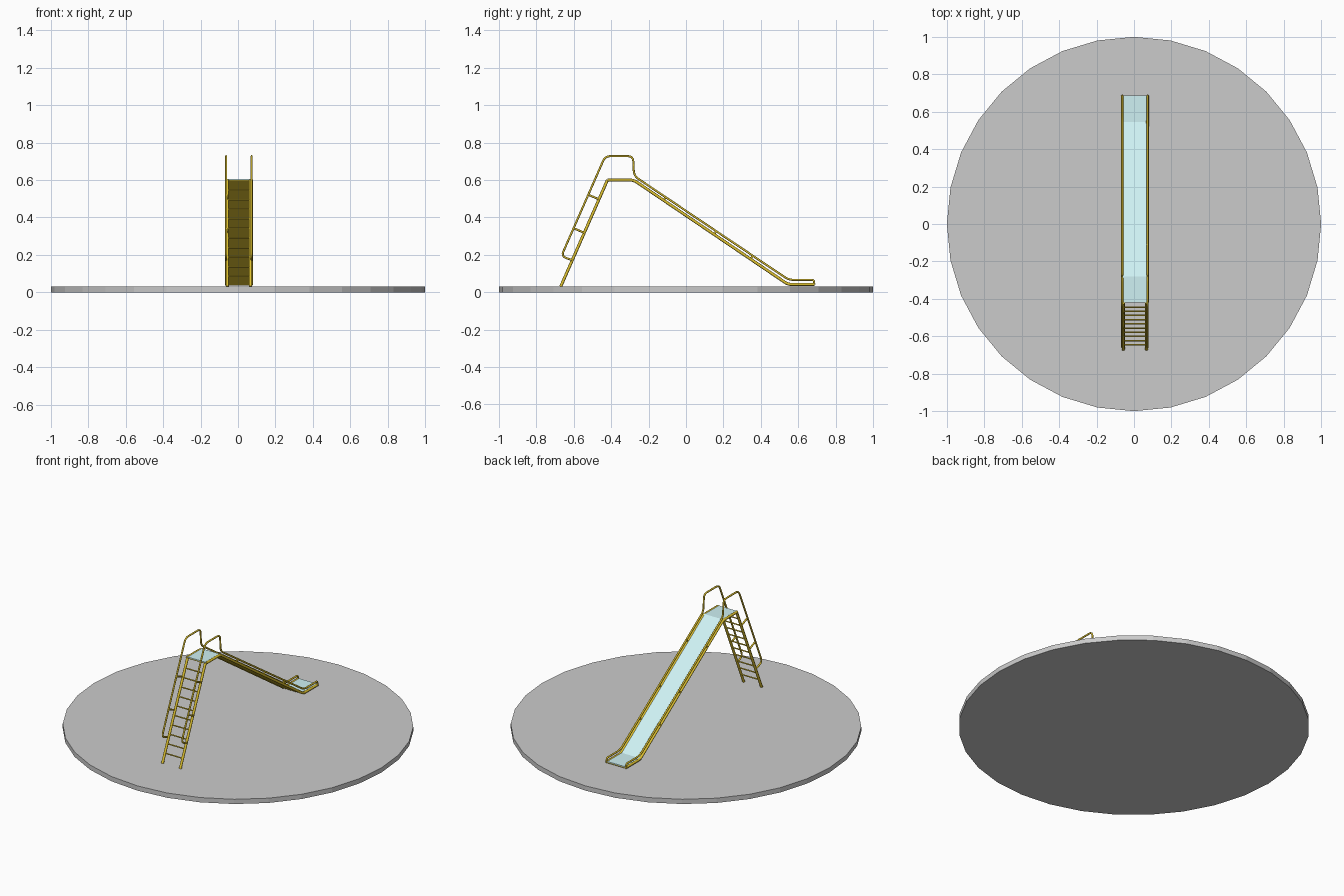
import bpy, bmesh, math
from mathutils import Vector

if "Cube" in bpy.data.objects:
    bpy.data.objects.remove(bpy.data.objects["Cube"])

CX = 0.005  # the slide sits slightly right of centre


def material(name, rgb):
    m = bpy.data.materials.new(name)
    m.diffuse_color = (*rgb, 1)
    m.use_nodes = True
    m.node_tree.nodes["Principled BSDF"].inputs["Base Color"].default_value = m.diffuse_color
    return m


gold = material("gold_paint", (0.75, 0.55, 0.03))
cyan = material("pale_blue", (0.62, 0.88, 0.9))


def fillet(pts, r, n=4):
    """Round the inner corners of a (y, z) path."""
    pts = [Vector(p) for p in pts]
    out = [pts[0]]
    for a, b, c in zip(pts, pts[1:], pts[2:]):
        d = min(r, (a - b).length * 0.45, (c - b).length * 0.45)
        p, q = b + (a - b).normalized() * d, b + (c - b).normalized() * d
        for i in range(n + 1):
            t = i / n
            out.append(p * (1 - t) ** 2 + b * 2 * t * (1 - t) + q * t * t)
    return out + [pts[-1]]


def tubes(name, paths, radius, res=2):
    """One mesh made of round bars along 3D paths."""
    cu = bpy.data.curves.new(name, 'CURVE')
    cu.dimensions = '3D'
    cu.bevel_depth, cu.bevel_resolution, cu.use_fill_caps = radius, res, True
    for path in paths:
        s = cu.splines.new('POLY')
        s.points.add(len(path) - 1)
        for pt, co in zip(s.points, path):
            pt.co = (*co, 1)
    cu.materials.append(gold)
    ob = bpy.data.objects.new(name, cu)
    bpy.context.collection.objects.link(ob)
    bpy.ops.object.select_all(action='DESELECT')
    ob.select_set(True)
    bpy.context.view_layer.objects.active = ob
    bpy.ops.object.convert(target='MESH')
    bpy.ops.object.shade_smooth_by_angle(angle=math.radians(50))


def both(x, path):
    """The same (y, z) path on the left and right side."""
    return [[(CX + s * x, y, z) for y, z in path] for s in (-1, 1)]


def sheet(name, path, half, low, high, mat):
    """Plate following a (y, z) path, between two height offsets."""
    bm = bmesh.new()
    outline = [(y, z + high) for y, z in path] + [(y, z + low) for y, z in reversed(path)]
    face = bm.faces.new([bm.verts.new((CX - half, y, z)) for y, z in outline])
    ext = bmesh.ops.extrude_face_region(bm, geom=[face])
    verts = [g for g in ext["geom"] if isinstance(g, bmesh.types.BMVert)]
    bmesh.ops.translate(bm, verts=verts, vec=(2 * half, 0, 0))
    bmesh.ops.recalc_face_normals(bm, faces=bm.faces)
    me = bpy.data.meshes.new(name)
    bm.to_mesh(me)
    bm.free()
    me.materials.append(mat)
    bpy.context.collection.objects.link(bpy.data.objects.new(name, me))


# Round base
bpy.ops.mesh.primitive_cylinder_add(vertices=32, radius=1, depth=0.03, location=(0, 0, 0.015))
bpy.context.object.name = "round_base"

# Slide bed: blue top, gold underside, gold edge bars
bed = [(-0.42, 0.60), (-0.28, 0.60), (0.545, 0.042), (0.688, 0.042)]
sheet("slide_surface", bed, 0.067, 0.0, 0.005, cyan)
sheet("slide_underside", bed, 0.067, -0.005, 0.0, gold)
tubes("slide_edge_bars", both(0.067, fillet(bed, 0.02)), 0.008)

# Ladder
foot, top = Vector((-0.67, 0.03)), Vector((-0.42, 0.60))
tubes("ladder_stiles", both(0.062, [foot, top]), 0.008)
rungs = []
for i in range(10):
    p = foot.lerp(top, (0.086 + 0.051 * i - foot.y) / (top.y - foot.y))
    rungs.append([(CX - 0.062, *p), (CX + 0.062, *p)])
tubes("ladder_rungs", rungs, 0.004)

# Continuous handrail: ladder, hoop over the platform, slope, end
rail = [(-0.608, 0.172), (-0.667, 0.192), (-0.432, 0.728), (-0.283, 0.728),
        (-0.278, 0.622), (0.55, 0.066), (0.684, 0.066), (0.686, 0.042)]
tubes("handrails", both(0.068, fillet(rail, 0.028)), 0.0055)

# Short struts joining the handrails to the ladder and the slide
struts = []
for z in (0.318, 0.497):
    p = foot.lerp(top, (z - foot.y) / (top.y - foot.y))
    struts += both(0.066, [p, p + Vector((-0.054, 0.023))])
for y in (-0.12, 0.15, 0.345):
    p = Vector((y, 0.60 - (y + 0.28) * 0.676))
    struts += both(0.068, [p, p + Vector((0.013, 0.019))])
tubes("rail_struts", struts, 0.0055)
